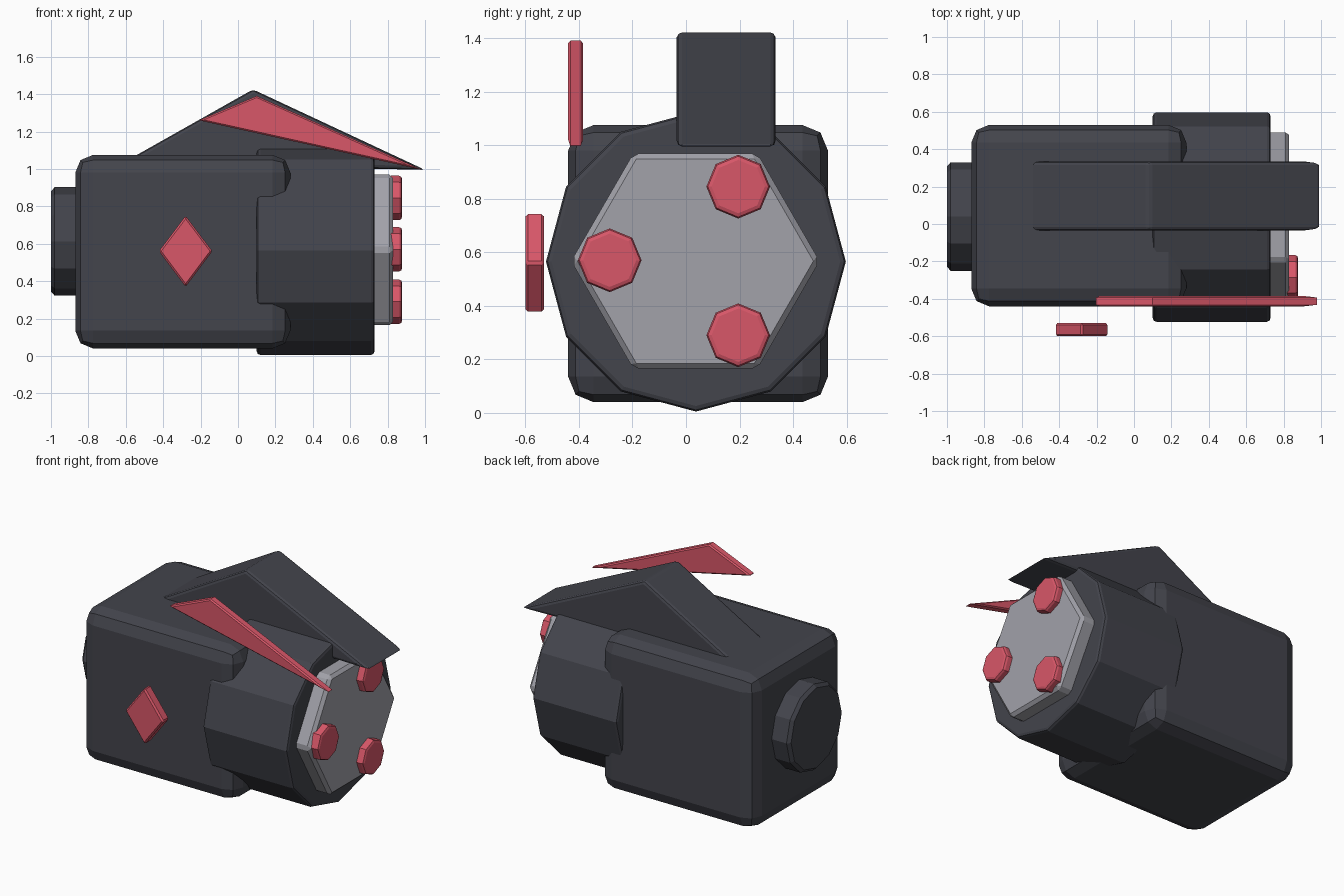
import bpy, bmesh, math
from mathutils import Vector

cube = bpy.data.objects.get("Cube")
if cube:
    bpy.data.objects.remove(cube, do_unlink=True)


def material(name, rgb):
    m = bpy.data.materials.new(name)
    m.use_nodes = True
    m.diffuse_color = (*rgb, 1)
    m.node_tree.nodes["Principled BSDF"].inputs["Base Color"].default_value = (*rgb, 1)
    return m


charcoal = material("charcoal", (0.056, 0.058, 0.072))
grey = material("light_grey", (0.36, 0.36, 0.40))
red = material("coral_red", (0.69, 0.095, 0.14))


def prism(name, base, depth, mat, bevel, segments=1):
    """Extrude a closed outline of 3D points along depth and bevel its edges."""
    bm = bmesh.new()
    face = bm.faces.new([bm.verts.new(p) for p in base])
    top = bmesh.ops.extrude_face_region(bm, geom=[face])
    verts = [g for g in top["geom"] if isinstance(g, bmesh.types.BMVert)]
    bmesh.ops.translate(bm, verts=verts, vec=Vector(depth))
    bmesh.ops.recalc_face_normals(bm, faces=bm.faces)
    me = bpy.data.meshes.new(name)
    bm.to_mesh(me)
    bm.free()
    me.materials.append(mat)
    ob = bpy.data.objects.new(name, me)
    bpy.context.collection.objects.link(ob)
    mod = ob.modifiers.new("Bevel", "BEVEL")
    mod.width, mod.segments = bevel, segments
    mod.limit_method = "ANGLE"
    mod.angle_limit = math.radians(50)
    return ob


def disc(name, sides, radius, y, z, x0, x1, mat, bevel, segments=1):
    """Polygonal disc facing along x."""
    turns = [math.tau * i / sides for i in range(sides)]
    ring = [(x0, y + radius * math.cos(a), z + radius * math.sin(a)) for a in turns]
    return prism(name, ring, (x1 - x0, 0, 0), mat, bevel, segments)


def plate(name, outline, y0, y1, mat, bevel, segments=1):
    """Outline in x and z, extruded along y."""
    return prism(name, [(x, y0, z) for x, z in outline], (0, y1 - y0, 0), mat, bevel, segments)


# Main housing
plate("housing", [(-0.87, 0.04), (0.28, 0.04), (0.28, 1.075), (-0.87, 1.075)],
      -0.44, 0.53, charcoal, 0.095, 2)

# Barrel, end plate and rear cap
disc("barrel", 12, 0.56, 0.037, 0.565, 0.10, 0.73, charcoal, 0.02, 2)
disc("end_plate", 6, 0.464, 0.035, 0.567, 0.68, 0.83, grey, 0.02)
disc("rear_cap", 12, 0.29, 0.04, 0.612, -1.0, -0.82, charcoal, 0.02)

# Round buttons on the end plate
for i, (y, z) in enumerate([(-0.285, 0.57), (0.195, 0.845), (0.195, 0.29)]):
    disc(f"button_{i + 1}", 8, 0.119, y, z, 0.80, 0.878, red, 0.018, 2)

# Top fin
plate("top_fin", [(0.08, 1.425), (1.0, 0.995), (-0.62, 1.03)], -0.035, 0.335, charcoal, 0.02, 2)

# Red side blade and diamond badge
plate("side_blade", [(0.10, 1.39), (0.985, 0.995), (-0.21, 1.26)], -0.44, -0.385, red, 0.008)
plate("diamond_badge", [(-0.28, 0.75), (-0.137, 0.56), (-0.28, 0.37), (-0.423, 0.56)],
      -0.60, -0.53, red, 0.01)
